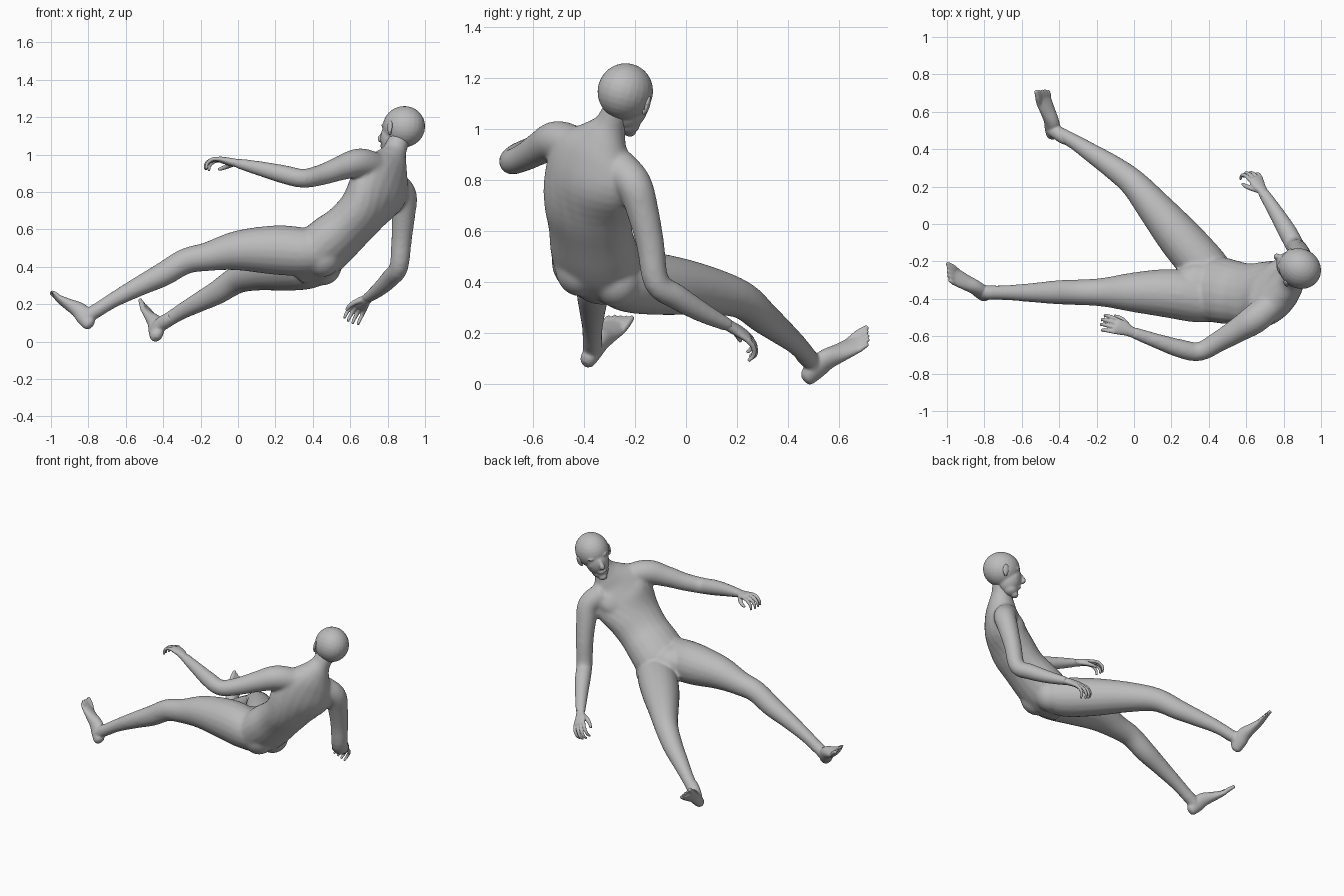
import bpy, bmesh, math
from mathutils import Vector, Matrix

cube = bpy.data.objects.get("Cube")
if cube:
    bpy.data.objects.remove(cube, do_unlink=True)

skin = bpy.data.materials.new("grey_skin")
skin.use_nodes = True
GREY = (0.5, 0.5, 0.5, 1)
skin.diffuse_color = GREY
skin.node_tree.nodes["Principled BSDF"].inputs["Base Color"].default_value = GREY


def spline(vals, t):
    """Catmull-Rom sample of a list of vectors."""
    i = min(int(t), len(vals) - 2)
    f = t - i
    p1, p2 = vals[i], vals[i + 1]
    p0 = vals[i - 1] if i else p1 * 2 - p2
    p3 = vals[i + 2] if i + 2 < len(vals) else p2 * 2 - p1
    return (p1 * 2 + (p2 - p0) * f + (p0 * 2 - p1 * 5 + p2 * 4 - p3) * f ** 2
            + (p1 * 3 - p0 - p2 * 3 + p3) * f ** 3) / 2


def loft(bm, stations, sides, steps=4, seg=20):
    """Tube of elliptical rings; station = x, y, z, half width, half depth."""
    pts = [Vector(s[:3]) for s in stations]
    rad = [Vector((s[3], s[-1], 0)) for s in stations]
    if not isinstance(sides, list):
        sides = [sides] * len(pts)
    sides = [Vector(s) for s in sides]
    rings = []
    for k in range((len(pts) - 1) * steps + 1):
        t = k / steps
        c, r = spline(pts, t), spline(rad, t)
        e = 0.05
        d = (spline(pts, min(t + e, len(pts) - 1)) - spline(pts, max(t - e, 0))).normalized()
        s = spline(sides, t)
        s = (s - d * s.dot(d)).normalized()
        n = d.cross(s)
        rings.append([bm.verts.new(c + s * r.x * math.cos(a) + n * r.y * math.sin(a))
                      for a in (math.tau * j / seg for j in range(seg))])
    for a, b in zip(rings, rings[1:]):
        for j in range(seg):
            bm.faces.new((a[j], a[j - 1], b[j - 1], b[j]))
    bm.faces.new(rings[0])
    bm.faces.new(rings[-1][::-1])


def blob(bm, co, radii, axes):
    """Ellipsoid in a given set of axes."""
    m = Matrix(axes).transposed().to_4x4()
    m = Matrix.Translation(co) @ m @ Matrix.Diagonal((*radii, 1))
    bmesh.ops.create_uvsphere(bm, u_segments=24, v_segments=14, radius=1, matrix=m)


def finish(name, bm, voxel, smooth):
    """Fuse the overlapping volumes into one smooth skin."""
    bmesh.ops.recalc_face_normals(bm, faces=bm.faces)
    me = bpy.data.meshes.new(name)
    bm.to_mesh(me)
    bm.free()
    me.materials.append(skin)
    for p in me.polygons:
        p.use_smooth = True
    ob = bpy.data.objects.new(name, me)
    bpy.context.collection.objects.link(ob)
    rm = ob.modifiers.new("fuse", 'REMESH')
    rm.mode = 'VOXEL'
    rm.voxel_size = voxel
    rm.use_smooth_shade = True
    sm = ob.modifiers.new("soften", 'SMOOTH')
    sm.factor = 0.5
    sm.iterations = smooth
    return ob


# Torso, from seat to neck
body = bmesh.new()
hip_side, waist_side, chest_side = (.1, .93, -.33), (.25, .93, -.25), (.52, .78, -.34)
loft(body, [(.30, -.33, .36, .09, .07), (.36, -.337, .42, .155, .12), (.43, -.348, .475, .178, .142),
            (.505, -.363, .54, .176, .14), (.585, -.375, .61, .17, .128), (.665, -.38, .695, .184, .128),
            (.74, -.372, .80, .205, .13), (.785, -.355, .89, .19, .108), (.815, -.325, .96, .115, .085),
            (.838, -.295, 1.02, .064, .064), (.865, -.265, 1.09, .057, .057)],
     [hip_side] * 3 + [waist_side] * 3 + [chest_side] * 5)
# Flat chest muscles, groin and seat
spine = Vector((.67, 0, .74)).normalized()
across = Vector(chest_side)
across = (across - spine * across.dot(spine)).normalized()
chest_axes = (spine.cross(across), across, spine)
for s in (-1, 1):
    blob(body, Vector((.715, -.325, .855)) + across * s * .065, (.05, .10, .10), chest_axes)
hip_axes = ((1, 0, 0), (0, 1, 0), (0, 0, 1))
blob(body, (.34, -.335, .495), (.13, .13, .10), hip_axes)
blob(body, (.45, -.415, .455), (.105, .098, .11), hip_axes)
blob(body, (.45, -.27, .405), (.105, .098, .105), hip_axes)

# Legs
loft(body, [(.49, -.41, .48, .10), (.36, -.40, .48, .128), (.2, -.372, .49, .132), (0, -.365, .487, .107),
            (-.16, -.365, .455, .078), (-.28, -.365, .43, .069), (-.40, -.365, .36, .065),
            (-.53, -.367, .295, .053), (-.67, -.367, .22, .041), (-.78, -.367, .15, .038)], (0, 1, 0))
loft(body, [(.48, -.30, .42, .095), (.38, -.225, .405, .123), (.25, -.08, .39, .119), (.12, .075, .37, .097),
            (0, .215, .333, .075), (-.11, .302, .263, .064), (-.22, .375, .205, .052),
            (-.32, .44, .15, .041), (-.42, .495, .085, .037)], (.6, .7, 0))

# Arms
loft(body, [(.75, -.42, .93, .075), (.65, -.505, .955, .079), (.55, -.57, .928, .066), (.45, -.63, .893, .056),
            (.35, -.682, .873, .051), (.25, -.667, .893, .05), (.12, -.625, .925, .04),
            (-.01, -.578, .955, .031, .026)], (0, 1, 0))
loft(body, [(.82, -.27, .85, .08), (.885, -.205, .785, .071), (.885, -.17, .68, .063), (.875, -.14, .55, .055),
            (.86, -.115, .40, .051), (.82, -.04, .345, .05), (.76, .06, .285, .041),
            (.69, .17, .23, .031, .026)], (1, 0, 0))
finish("body", body, 0.009, 12)


# Head, in its own turned and tilted axes
face = Vector((-.84, .54, -.09)).normalized()
right = Vector((.5, .81, -.25))
right = (right - face * right.dot(face)).normalized()
up = right.cross(face)
axes = (face, right, up)
crown = Vector((.887, -.238, 1.149))


def head_point(f, r, u):
    return crown + face * f + right * r + up * u


head = bmesh.new()
blob(head, crown, (.117, .106, .111), axes)
blob(head, head_point(.055, 0, -.055), (.078, .074, .095), axes)
blob(head, head_point(.07, 0, -.12), (.05, .054, .045), axes)
blob(head, head_point(.1, 0, -.15), (.026, .03, .024), axes)
blob(head, head_point(.118, 0, -.1), (.018, .03, .014), axes)
loft(head, [(*head_point(.106, 0, -.005), .010), (*head_point(.130, 0, -.03), .013),
            (*head_point(.148, 0, -.055), .018, .014), (*head_point(.125, 0, -.068), .013)], right)
for s in (-1, 1):
    blob(head, head_point(.094, s * .036, .004), (.02, .032, .01), axes)
    blob(head, head_point(.094, s * .036, -.02), (.016, .018, .012), axes)
    blob(head, head_point(.088, s * .046, -.05), (.02, .022, .02), axes)
finish("head", head, 0.006, 6)

for name, s in (("left_ear", -1), ("right_ear", 1)):
    ear = bmesh.new()
    tilt = (face + right * s * -.35).normalized()
    out = up.cross(tilt) * s
    blob(ear, head_point(.02, s * .104, -.026), (.02, .009, .036), (tilt, out, up))
    blob(ear, head_point(.024, s * .096, -.056), (.011, .009, .013), (tilt, out, up))
    finish(name, ear, 0.004, 3)


# Hands: palm, four curled fingers and a thumb
def hand(name, wrist, along, thumb, handed):
    d = Vector(along).normalized()
    t = Vector(thumb)
    t = (t - d * t.dot(d)).normalized()
    p = t.cross(d) * handed
    w = Vector(wrist)

    def at(a, b, c):
        return tuple(w + d * a + t * b + p * c)

    bm = bmesh.new()
    loft(bm, [(*at(-.03, 0, 0), .028, .023), (*at(.01, 0, 0), .029, .022), (*at(.05, .004, 0), .039, .02),
              (*at(.09, 0, 0), .042, .016), (*at(.105, 0, 0), .035, .009)], t)
    for i, length in enumerate((.9, 1, .95, .75)):
        b = .032 - i * .021
        loft(bm, [(*at(.085, b, 0), .0115), (*at(.085 + .05 * length, b * 1.2, .01), .0105),
                  (*at(.085 + .08 * length, b * 1.25, .038), .0095),
                  (*at(.085 + .078 * length, b * 1.25, .07), .007)], t, seg=10)
    loft(bm, [(*at(.02, .015, .004), .016), (*at(.055, .042, .02), .0145), (*at(.085, .055, .036), .0115),
              (*at(.112, .056, .05), .008)], p, seg=10)
    finish(name, bm, 0.004, 3)


hand("left_hand", (-.01, -.578, .955), (-.93, .35, .2), (.1, 1, -.1), -1)
hand("right_hand", (.69, .17, .23), (-.38, .68, -.42), (-.8, -.1, .4), 1)


# Feet: heel, arch, ball and five toes
def foot(name, heel, toe, ankle, shin, inner):
    h, shin = Vector(heel), Vector(shin).normalized()
    d = (Vector(toe) - h).normalized()
    s = d.cross(shin).normalized()
    if s.dot(Vector(inner)) < 0:
        s = -s
    n = -(shin - d * shin.dot(d)).normalized()

    def at(a, b, c):
        return tuple(h + d * a + s * b + n * c)

    bm = bmesh.new()
    loft(bm, [(*at(-.034, 0, .003), .014, .018), (*at(-.018, 0, .006), .03, .034), (*at(.03, 0, .02), .036, .048),
              (*at(.085, 0, .024), .038, .044), (*at(.15, 0, .008), .044, .031),
              (*at(.21, .002, -.006), .049, .02), (*at(.25, .004, -.01), .042, .012)], s)
    # Ankle running from the foot up into the shin
    top = Vector(ankle)
    loft(bm, [(*at(.025, 0, .015), .036, .042), (*top, .038), (*(top - shin * .05), .037),
              (*(top - shin * .09), .03)], s)
    for i in range(5):
        b = .037 - i * .019
        r = .015 if i == 0 else .0105
        end = .302 - i * .01 - (i == 4) * .008
        loft(bm, [(*at(.21, b, -.006), r), (*at((end + .21) / 2, b * 1.04, -.004), r),
                  (*at(end, b * 1.05, -.008), r * .7)], s, seg=10)
    finish(name, bm, 0.005, 6)


foot("left_foot", (-.812, -.38, .098), (-.995, -.25, .275), (-.775, -.367, .155), (-.85, 0, -.5), (0, 1, 0))
foot("right_foot", (-.445, .492, .032), (-.488, .715, .2), (-.415, .492, .09), (-.6, .43, -.42), (-1, -1, 0))
